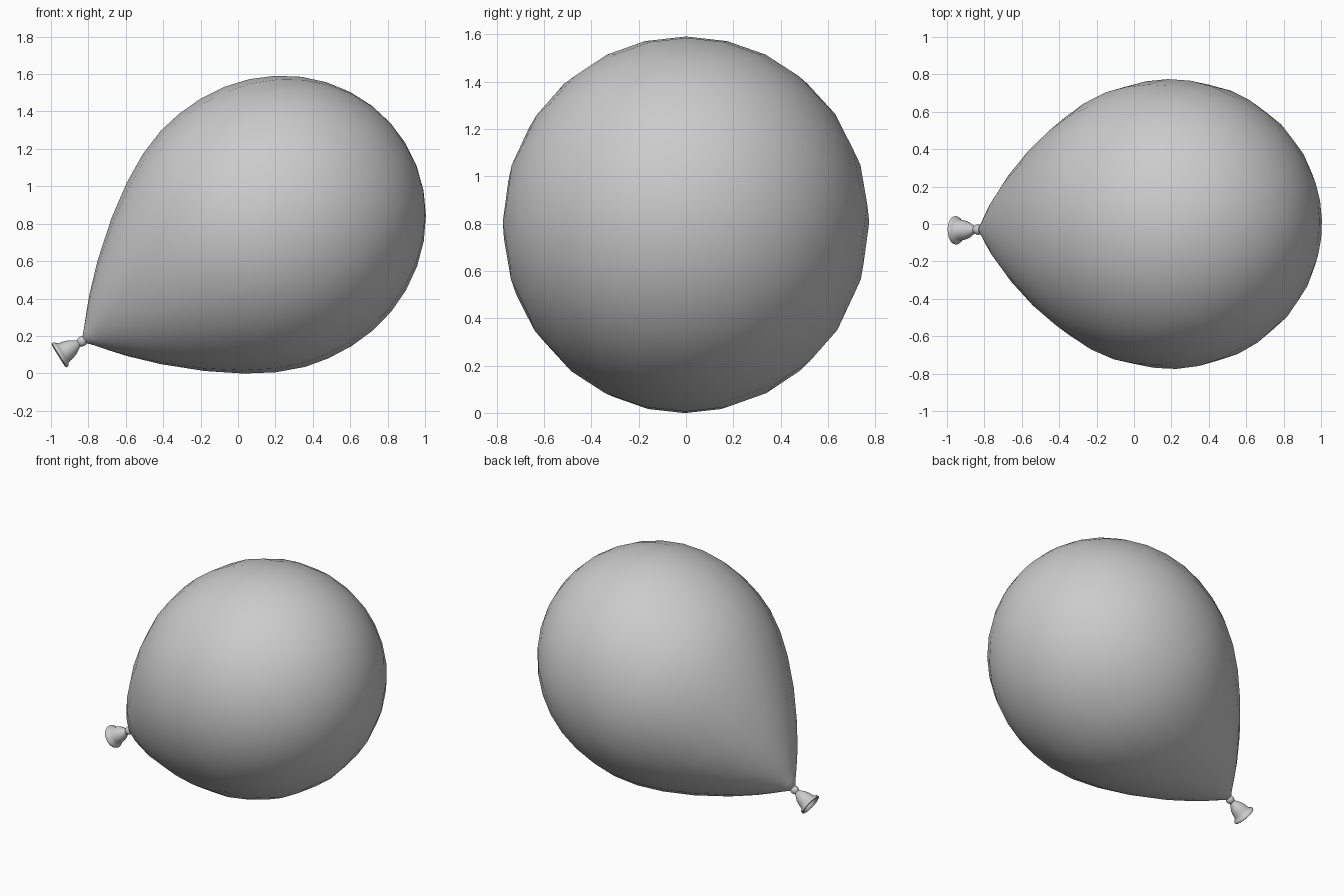
import bpy, math
from mathutils import Vector

if "Cube" in bpy.data.objects:
    bpy.data.objects.remove(bpy.data.objects["Cube"])

# Tilted balloon axis, starting at the tied tip
TIP = Vector((-0.82, -0.03, 0.18))
U = Vector((0.853, 0.025, 0.5225)).normalized()
N = (Vector((0, 0, 1)) - U * U.z).normalized()
B = U.cross(N)


def lathe(name, profile, sides):
    """Revolve (distance along axis, radius) points; radius 0 makes a pole."""
    verts, rings, faces = [], [], []
    for s, r in profile:
        count = 1 if r == 0 else sides
        rings.append([len(verts) + i for i in range(count)])
        for i in range(count):
            a = 2 * math.pi * i / sides
            verts.append(TIP + U * s + (N * math.cos(a) + B * math.sin(a)) * r)
    for p, q in zip(rings, rings[1:]):
        for i in range(sides):
            j = (i + 1) % sides
            loop = [p[i % len(p)], p[j % len(p)], q[j % len(q)], q[i % len(q)]]
            faces.append(list(dict.fromkeys(loop)))
    mesh = bpy.data.meshes.new(name)
    mesh.from_pydata(verts, [], faces)
    mesh.update()
    obj = bpy.data.objects.new(name, mesh)
    bpy.context.collection.objects.link(obj)
    bpy.context.view_layer.objects.active = obj
    obj.select_set(True)
    bpy.ops.object.shade_smooth_by_angle(angle=math.radians(50))
    obj.select_set(False)
    return obj


# Inflated body: tapered lower part, then an elliptical dome
body = [(-0.005, 0), (0.0, 0.022), (0.03, 0.055), (0.08, 0.115), (0.15, 0.195),
        (0.28, 0.325), (0.46, 0.478), (0.63, 0.598), (0.78, 0.682),
        (0.93, 0.74), (1.06, 0.766)]
for k in range(9):
    t = math.pi / 2 * k / 9
    body.append((1.2 + 0.812 * math.sin(t), 0.775 * math.cos(t)))
body.append((2.012, 0))
lathe("balloon_body", body, 24)

# Rounded knot at the tip
lathe("knot", [(0.012, 0), (0.006, 0.018), (-0.006, 0.026), (-0.018, 0.028),
               (-0.03, 0.024), (-0.042, 0.017), (-0.046, 0)], 24)

# Flared open mouth with a rolled lip
lathe("mouthpiece", [(-0.036, 0), (-0.038, 0.019), (-0.055, 0.029), (-0.075, 0.042),
                     (-0.1, 0.051), (-0.125, 0.056), (-0.138, 0.061),
                     (-0.144, 0.071), (-0.152, 0.076), (-0.161, 0.075),
                     (-0.164, 0.069), (-0.16, 0.061), (-0.145, 0.054),
                     (-0.115, 0.046), (-0.08, 0.034), (-0.06, 0.02), (-0.055, 0)], 24)
